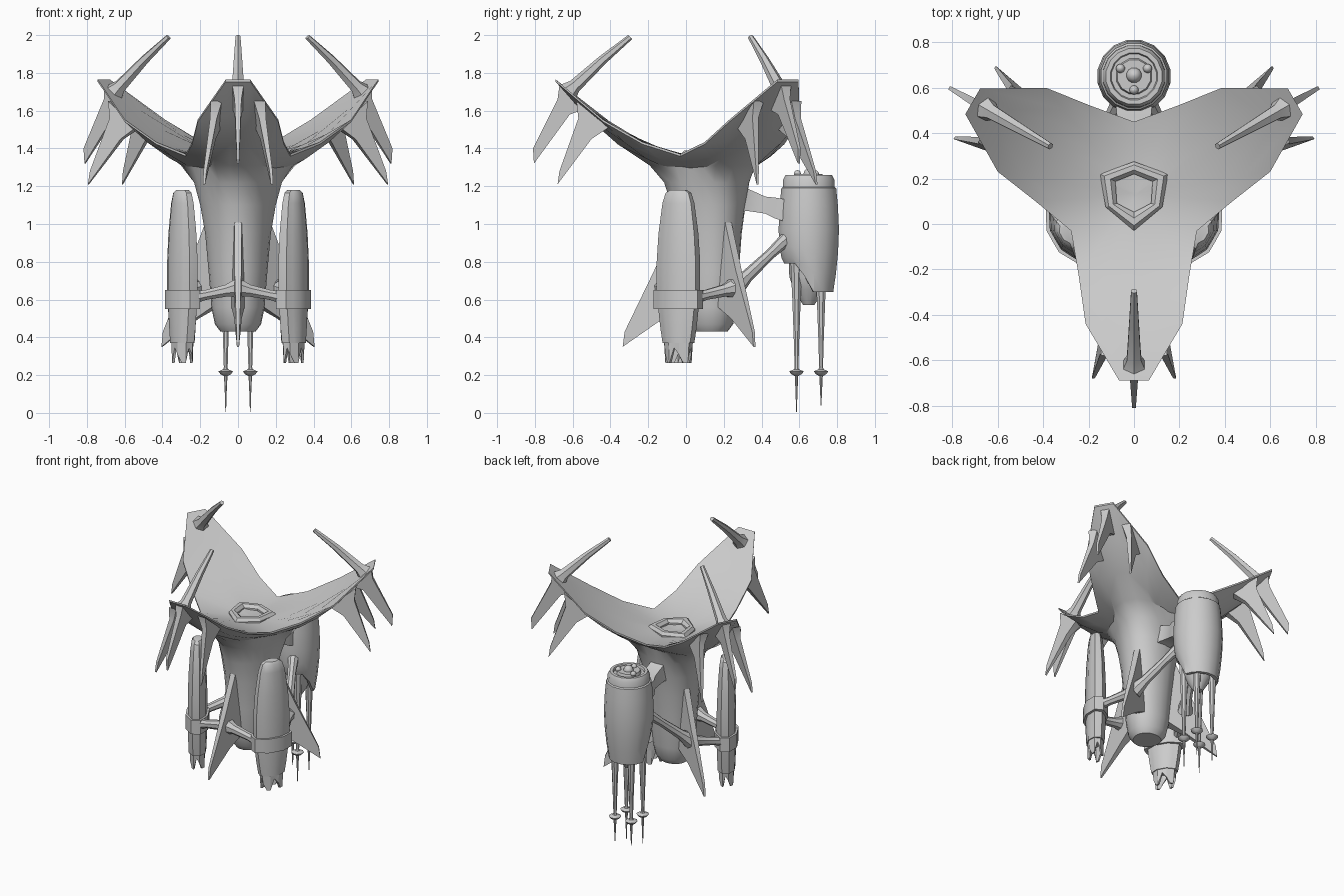
import bpy, bmesh, math
from mathutils import Vector as V

if "Cube" in bpy.data.objects:
    bpy.data.objects.remove(bpy.data.objects["Cube"])

CY = 0.13                                  # hub axis sits at (0, CY)
ARMS = [math.radians(a) for a in (-90, 30, 150)]
GAPS = [math.radians(a) for a in (-30, 210)]
ENG = V((0, 0.65, 0))


def polar(a, r, w, z):
    """Point at radius r along direction a, offset w sideways."""
    return V((r * math.cos(a) - w * math.sin(a), CY + r * math.sin(a) + w * math.cos(a), z))


def loft(name, rings, angle=35, caps=True, closed=False):
    bm = bmesh.new()
    vr = [[bm.verts.new(p) for p in ring] for ring in rings]
    n = len(vr[0])
    pairs = list(zip(vr, vr[1:])) + ([(vr[-1], vr[0])] if closed else [])
    for a, b in pairs:
        for i in range(n):
            j = (i + 1) % n
            bm.faces.new((a[i], a[j], b[j], b[i]))
    if caps and not closed:
        bm.faces.new(vr[0])
        bm.faces.new(vr[-1])
    bmesh.ops.recalc_face_normals(bm, faces=bm.faces)
    me = bpy.data.meshes.new(name)
    bm.to_mesh(me)
    bm.free()
    ob = bpy.data.objects.new(name, me)
    bpy.context.collection.objects.link(ob)
    bpy.ops.object.select_all(action='DESELECT')
    ob.select_set(True)
    bpy.context.view_layer.objects.active = ob
    bpy.ops.object.shade_smooth_by_angle(angle=math.radians(angle))
    return ob


def tube(name, pts, sides=8, angle=40):
    """Straight or bent rod through (point, radius) pairs."""
    d = V(pts[-1][0]) - V(pts[0][0])
    q = d.to_track_quat('Z', 'Y')
    rings = []
    for p, r in pts:
        rings.append([V(p) + q @ V((r * math.cos(t), r * math.sin(t), 0))
                      for t in (2 * math.pi * (i + .5) / sides for i in range(sides))])
    return loft(name, rings, angle)


def plate(name, a, pts):
    """Thin blade from (r, w, z, half thickness) points."""
    return loft(name, [[polar(a, r, w + s * t, z) for r, w, z, t in pts] for s in (-1, 1)], 30)


# winged hull: curved three-arm deck lofted down into the central column
HALF = [(.82, .065), (.57, .213), (.36, .243), (.16, .277)]
COL_ANG = [8, 25, 42, 60]


def outline(s, drop):
    ring = []
    for a in ARMS:
        pts = [(r, -w) for r, w in HALF[2::-1]] + HALF
        for r, w in pts:
            ring.append(polar(a, r * s, w * s, 1.355 + .41 * (r * s / .82) ** 2 - drop))
    return ring


def column(ra, rg, z):
    ring = []
    for a in ARMS:
        for g in [-d for d in COL_ANG[2::-1]] + COL_ANG:
            r = (ra + rg) / 2 + (ra - rg) / 2 * math.cos(math.radians(3 * g))
            t = a + math.radians(g)
            ring.append(V((r * math.cos(t), CY + r * math.sin(t), z)))
    return ring


rings = [outline(s, 0) for s in (.03, .2, .4, .6, .8, 1)]
rings += [outline(1, .012), outline(.8, .05), outline(.6, .08)]
rings += [column(.33, .225, 1.31), column(.25, .205, 1.22), column(.21, .185, 1.1),
          column(.18, .165, .95), column(.16, .15, .75), column(.145, .135, .56),
          column(.125, .12, .47), column(.095, .09, .43)]
loft("hull", rings, 40)

# raised five-sided deck frame
OUT = [(0, .275), (-.15, .22), (-.125, .075), (0, -.03), (.125, .075), (.15, .22)]
INN = [(0, .225), (-.088, .19), (-.08, .09), (0, .045), (.08, .09), (.088, .19)]


def frame_ring(f, z):
    return [V((o[0] + (i[0] - o[0]) * f, o[1] + (i[1] - o[1]) * f, z)) for o, i in zip(OUT, INN)]


loft("deck_frame", [frame_ring(0, 1.34), frame_ring(0, 1.37), frame_ring(.3, 1.39),
                    frame_ring(.75, 1.39), frame_ring(1.1, 1.37), frame_ring(1.1, 1.34)],
     20, closed=True)

# side nacelle section: flattened octagon
def nacelle_ring(a, A, B, z, teeth=0, r0=.34):
    ring = []
    for i in range(16):
        t = 2 * math.pi * i / 16
        k = 1 / max(abs(math.cos(t)), abs(math.sin(t)),
                    (abs(math.cos(t)) + abs(math.sin(t))) / 1.4)
        dz = teeth * (1 if i % 4 == 0 else .55 if i % 4 == 1 else 0)
        ring.append(polar(a, r0 + B * k * math.cos(t), A * k * math.sin(t), z + dz))
    return ring


for a in GAPS:
    side = "right" if math.cos(a) > 0 and a < 0 else "left"
    loft(side + "_nacelle_body", [nacelle_ring(a, A, B, z) for A, B, z in (
        (.045, .028, 1.18), (.07, .038, 1.165), (.088, .045, 1.11), (.11, .055, .95),
        (.12, .06, .8), (.12, .06, .65), (.11, .06, .55), (.098, .058, .45), (.085, .055, .37))])
    loft(side + "_nacelle_band", [nacelle_ring(a, A, B, z) for A, B, z in (
        (.118, .06, .65), (.135, .074, .65), (.135, .074, .55), (.108, .06, .55))])
    noz = [nacelle_ring(a, .078, .05, .39), nacelle_ring(a, .07, .047, .265, .08),
           nacelle_ring(a, .055, .035, .265, .08), nacelle_ring(a, .055, .035, .38)]
    loft(side + "_nacelle_nozzle", noz, 30)

for k, a in enumerate(ARMS):
    arm = ("front", "right", "left")[k] + "_"
    # horn rising inward from each arm tip
    tube(arm + "horn", [(polar(a, .76, 0, 1.69), .06), (polar(a, .72, 0, 1.73), .036),
                        (polar(a, .57, 0, 1.87), .025), (polar(a, .425, 0, 1.99), .015)], 6)
    # hanging blades
    plate(arm + "tip_blade", a, [(.80, 0, 1.735, .03), (.81, 0, 1.66, .018), (.94, 0, 1.40, .008),
                                 (.935, 0, 1.32, .006), (.745, 0, 1.58, .018), (.66, 0, 1.61, .03)])
    for s, lab in ((1, "a"), (-1, "b")):
        plate(arm + "side_blade_" + lab, a,
              [(.71, s * .115, 1.65, .03), (.70, s * .13, 1.56, .018), (.80, s * .175, 1.28, .008),
               (.81, s * .18, 1.21, .006), (.63, s * .135, 1.45, .018), (.54, s * .12, 1.51, .03)])
    # swept lower fin
    plate(arm + "lower_fin", a, [(.10, 0, 1.07, .03), (.17, 0, 1.05, .02), (.30, 0, .75, .018),
                                 (.455, 0, .43, .008), (.465, 0, .35, .006), (.25, 0, .50, .02),
                                 (.10, 0, .58, .04)])
    # struts from the fin to both neighbouring nacelles
    for s in (1, -1):
        g = a + s * math.pi / 3
        rear = abs(math.sin(g) - 1) < .01
        end = V((-s * .0 + math.copysign(.07, math.cos(a)), .53, .92)) if rear \
            else polar(g, .33, -s * .09, .61)
        start = polar(a, .25, 0, .66)
        tube(arm + "strut_" + ("a" if s > 0 else "b"),
             [(start, .055), (start.lerp(end, .25), .034), (start.lerp(end, .7), .028),
              (end, .036)], 8)

# rear engine barrel, cut away towards the hull
def disc(r, z, n=16, lift=0):
    out = []
    for i in range(n):
        t = 2 * math.pi * (i + .5) / n
        d = lift if math.sin(t) < -.5 else lift * .6 if math.sin(t) < 0 else 0
        out.append(ENG + V((r * math.cos(t), r * math.sin(t), z + d)))
    return out


loft("rear_engine_barrel", [disc(.135, 1.2), disc(.148, 1.19), disc(.157, 1.1), disc(.163, .97),
                            disc(.158, .85, lift=.03), disc(.147, .74, lift=.08),
                            disc(.132, .64, lift=.15), disc(.11, .64, lift=.15),
                            disc(.11, .84)], 35)
loft("rear_engine_cap", [disc(.14, 1.18), disc(.138, 1.235), disc(.125, 1.26), disc(.105, 1.26),
                         disc(.1, 1.245)], 30)
loft("rear_engine_core", [disc(.11, .88), disc(.105, .72), disc(.08, .65), disc(.03, .57)], 30)
ball = [(.02, -.8), (.9, -.4), (1, 0), (.85, .5), (.5, .85), (.1, 1)]
for i, (x, y, r) in enumerate(((0, .005, .034), (.06, .035, .02), (-.06, .035, .02), (0, -.06, .02))):
    tube("cap_dome_%d" % i, [(ENG + V((x, y, 1.265 + r * h)), r * k) for k, h in ball], 12, 60)
tube("cap_dome_base", [(ENG + V((0, 0, 1.23)), .085), (ENG + V((0, 0, 1.265)), .075)], 12)

# upper engine mount
loft("engine_mount", [[V((sx * w, y, z + sz * h)) for sx, sz in ((1, 1), (-1, 1), (-1, -1), (1, -1))]
                      for y, z, w, h in ((.22, 1.16, .1, .12), (.32, 1.13, .05, .06),
                                         (.42, 1.1, .05, .045), (.47, 1.085, .075, .055),
                                         (.53, 1.07, .08, .06))], 30)

# hanging probes with small discs
for sx in (1, -1):
    for sy, end in ((-1, 0.005), (1, .04)):
        base = ENG + V((sx * .065, sy * .065, 0))
        tube("probe_%s_%s" % ("right" if sx > 0 else "left", "rear" if sy > 0 else "inner"),
             [(base + V((0, 0, z)), r) for z, r in (
                 (.8, .034), (.6, .024), (.4, .016), (.24, .011), (.23, .016), (.22, .042), (.205, .03),
                 (.195, .01), (.12, .006), (end, .002))], 8, 40)
